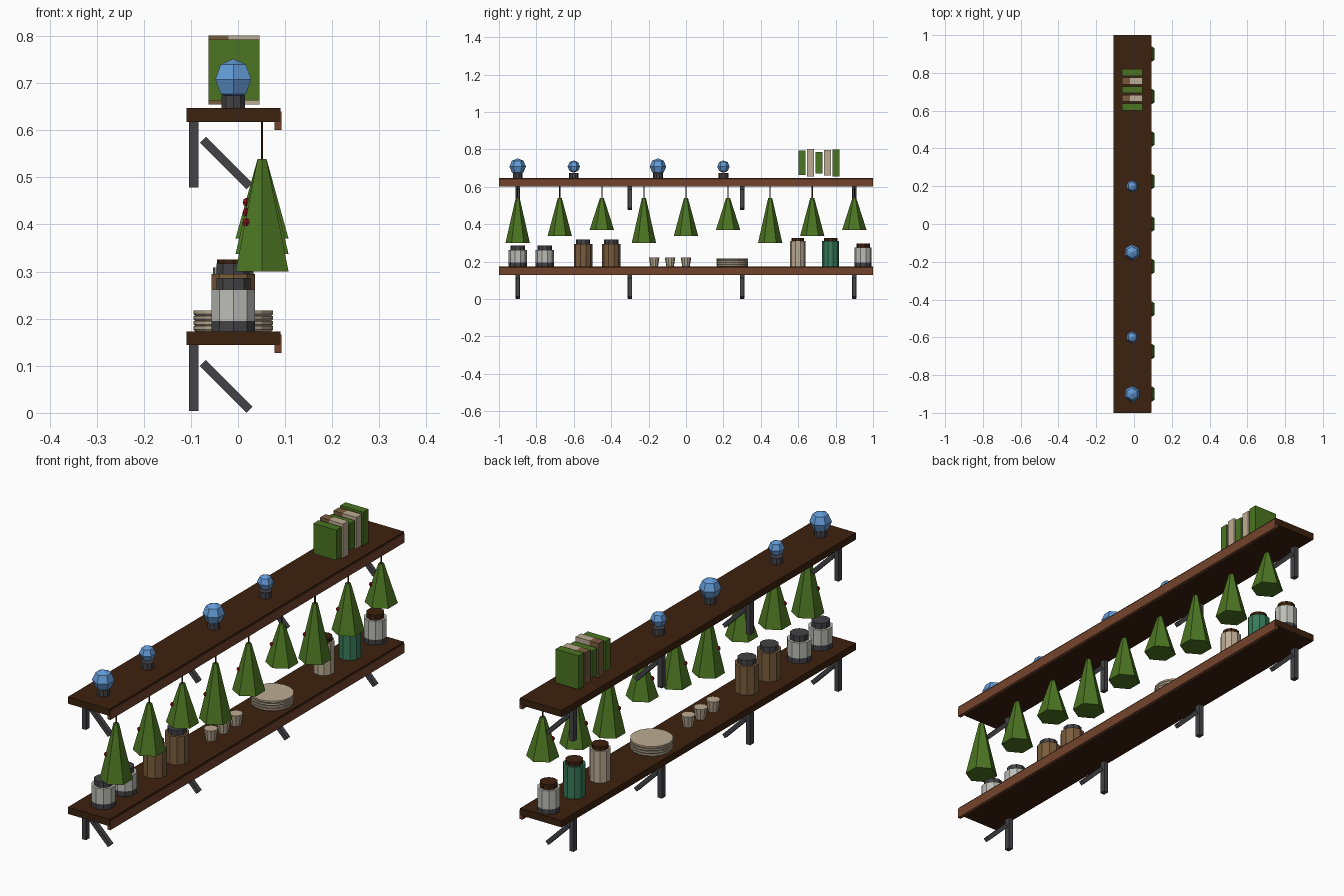
import bpy, bmesh, math
from mathutils import Vector, Matrix

if "Cube" in bpy.data.objects:
    bpy.data.objects.remove(bpy.data.objects["Cube"])


def mat(name, r, g, b):
    m = bpy.data.materials.new(name)
    lin = [(c / 255 / 12.92 if c < 10 else ((c / 255 + 0.055) / 1.055) ** 2.4) for c in (r, g, b)]
    m.diffuse_color = (*lin, 1)
    m.use_nodes = True
    m.node_tree.nodes["Principled BSDF"].inputs["Base Color"].default_value = m.diffuse_color
    return m


WOOD = mat("dark wood", 60, 33, 14)
TRIM = mat("red brown trim", 116, 68, 44)
METAL = mat("charcoal metal", 67, 67, 71)
GREEN = mat("leaf green", 76, 117, 34)
BLUE = mat("globe blue", 100, 156, 216)
RED = mat("berry red", 150, 20, 28)
GLASS = mat("pale grey glass", 188, 189, 183)
CREAM = mat("cream", 188, 172, 148)
BROWN = mat("jar brown", 122, 92, 60)
EMERALD = mat("emerald glass", 56, 122, 90)


def finish(bm, name, mats):
    bmesh.ops.recalc_face_normals(bm, faces=bm.faces)
    me = bpy.data.meshes.new(name)
    bm.to_mesh(me)
    bm.free()
    for m in mats:
        me.materials.append(m)
    ob = bpy.data.objects.new(name, me)
    bpy.context.collection.objects.link(ob)
    return ob


def box(name, lo, hi, m, split=None):
    """Box between two corners; split = (x, second material for smaller x)."""
    lo, hi = Vector(lo), Vector(hi)
    bm = bmesh.new()
    bmesh.ops.create_cube(bm, size=1, matrix=Matrix.Translation((lo + hi) / 2) @ Matrix.Diagonal((*(hi - lo), 1)))
    if split:
        bmesh.ops.bisect_plane(bm, geom=bm.verts[:] + bm.edges[:] + bm.faces[:],
                               plane_co=(split[0], 0, 0), plane_no=(1, 0, 0))
        for f in bm.faces:
            f.material_index = int(f.calc_center_median().x < split[0])
    return finish(bm, name, [m] + ([split[1]] if split else []))


def lathe(name, x, y, profile, sides, m):
    """Faceted turned part from (radius, z) pairs, first corner on the y axis."""
    bm = bmesh.new()
    rings = []
    for r, z in profile:
        if r == 0:
            rings.append([bm.verts.new((x, y, z))] * sides)
        else:
            rings.append([bm.verts.new((x + r * math.sin(2 * math.pi * i / sides),
                                        y + r * math.cos(2 * math.pi * i / sides), z))
                          for i in range(sides)])
    for a, b in zip(rings, rings[1:]):
        for i in range(sides):
            j = (i + 1) % sides
            bm.faces.new(list(dict.fromkeys((a[i], a[j], b[j], b[i]))))
    for ring, (r, z) in ((rings[0], profile[0]), (rings[-1], profile[-1])):
        if r > 0:
            bm.faces.new(ring)
    return finish(bm, name, [m])


def ball(name, x, y, z, r, m):
    s = r * math.sqrt(0.5)
    return lathe(name, x, y, [(0, z - r), (s, z - s), (r, z), (s, z + s), (0, z + r)], 6, m)


LOW, HIGH, CX = 0.173, 0.647, -0.01

# Shelves with front trim and brackets
for level, top in (("lower", LOW), ("upper", HIGH)):
    box(level + "_shelf", (-0.109, -1, top - 0.029), (0.09, 1, top), WOOD)
    box(level + "_trim", (0.078, -0.999, top - 0.046), (0.0925, 0.999, top - 0.007), TRIM)
    for y in (-0.9, -0.3, 0.3, 0.9):
        box(level + "_bracket_post", (-0.104, y - 0.0125, top - 0.169), (-0.084, y + 0.0125, top - 0.028), METAL)
        brace = box(level + "_bracket_brace", (-0.07, -0.01, -0.009), (0.07, 0.01, 0.009), METAL)
        brace.location = (-0.025, y, top - 0.1165)
        brace.rotation_euler = (0, math.radians(45), 0)

# Hanging trees with string and berry
for i in range(9):
    y = -0.9 + 0.225 * i
    base, berry = ((0.30, 0.404), (0.337, 0.426), (0.37, 0.447))[i % 3]
    lathe("hanging_tree", 0.051, y, [(0.065, base), (0.011, 0.539)], 6, GREEN)
    lathe("tree_string", 0.051, y, [(0.003, 0.535), (0.003, 0.622)], 6, WOOD)
    ball("tree_berry", 0.018, y - 0.02, berry, 0.0095, RED)

# Blue globes on stands
for y, r in ((-0.9, 0.044), (-0.6, 0.033), (-0.15, 0.044), (0.2, 0.033)):
    lathe("globe_stand", CX, y, [(0.026, HIGH), (0.026, HIGH + 0.027)], 10, METAL)
    ball("globe", CX, y, 0.708, r, BLUE)

# Row of books, cream ones with a brown back part
for i, h in enumerate((0.13, 0.147, 0.115, 0.135, 0.145)):
    y = 0.602 + 0.0455 * i
    box("book", (-0.063, y, 0.728 - h / 2), (0.046, y + 0.036, 0.728 + h / 2),
        CREAM if i % 2 else GREEN, (-0.02, BROWN) if i % 2 else None)

# Jars: y, radius, shoulder height, lid radius, lid top, colours, dark base
for y, r, top, lr, lid, body, cap, base in (
        (-0.9, 0.049, 0.262, 0.038, 0.286, GLASS, METAL, True),
        (-0.755, 0.049, 0.262, 0.038, 0.286, GLASS, METAL, True),
        (-0.55, 0.049, 0.295, 0.038, 0.317, BROWN, METAL, False),
        (-0.4, 0.049, 0.295, 0.038, 0.317, BROWN, METAL, False),
        (0.598, 0.042, 0.309, 0.034, 0.326, CREAM, WOOD, False),
        (0.773, 0.045, 0.309, 0.036, 0.326, EMERALD, WOOD, False),
        (0.947, 0.046, 0.275, 0.036, 0.297, GLASS, WOOD, True)):
    bottom = LOW
    if base:
        bottom = 0.195
        lathe("jar_base", CX, y, [(r, LOW), (r, bottom)], 10, METAL)
    lathe("jar_body", CX, y, [(r, bottom), (r, top)], 10, body)
    lathe("jar_lid", CX, y, [(lr, top), (lr, lid)], 10, cap)

# Small cups
for y in (-0.17, -0.085, 0):
    lathe("cup", CX, y, [(0.02, LOW), (0.028, 0.222)], 10, CREAM)

# Stack of plates
for i in range(4):
    z = LOW + 0.011 * i
    lathe("plate", CX, 0.248, [(0.081, z), (0.0845, z + 0.004), (0.0845, z + 0.011)], 16, CREAM)
